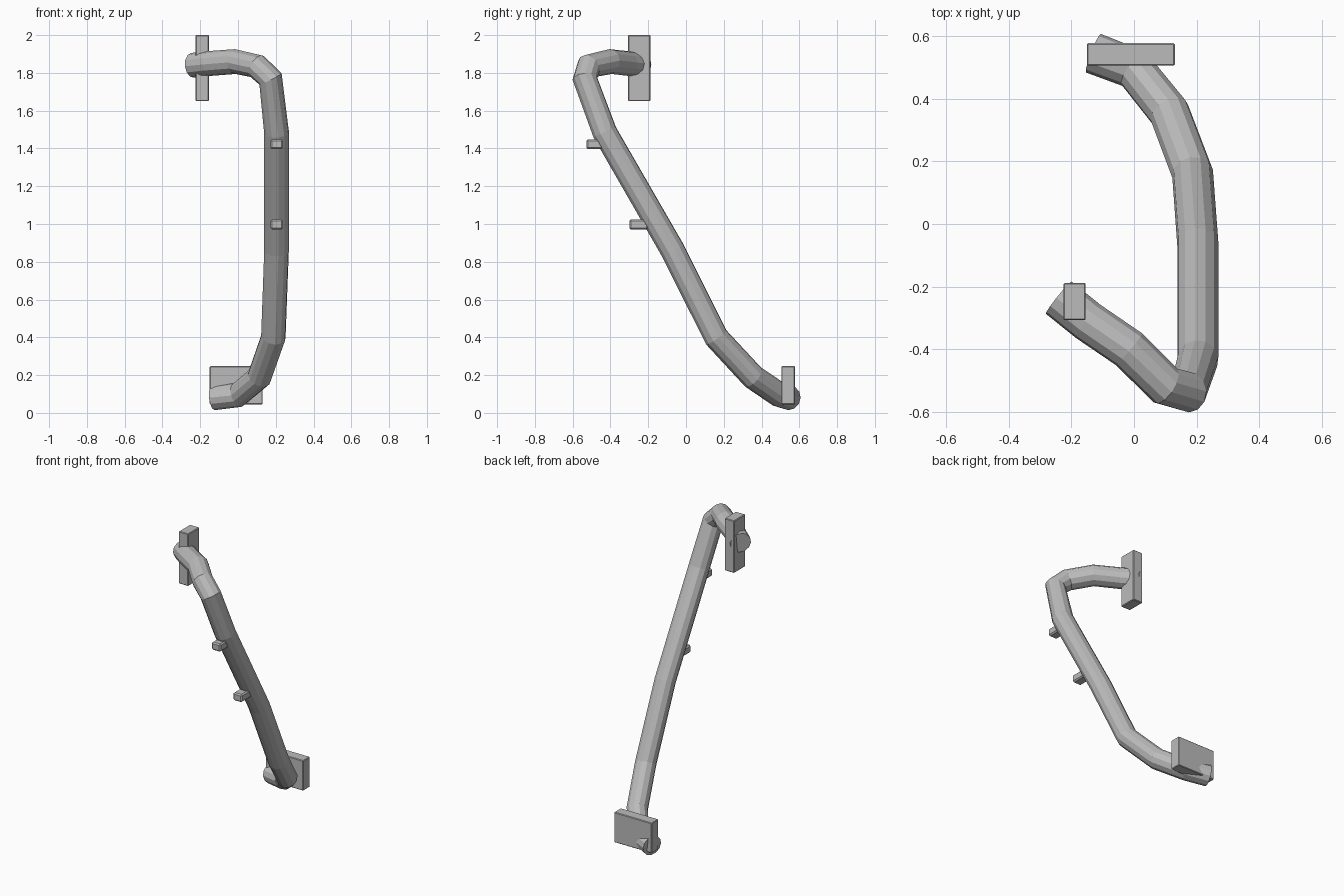
import bpy
from mathutils import Vector

if "Cube" in bpy.data.objects:
    bpy.data.objects.remove(bpy.data.objects["Cube"])

grey = bpy.data.materials.new("plain_grey")
grey.diffuse_color = (0.5, 0.5, 0.5, 1)
grey.use_nodes = True
grey.node_tree.nodes["Principled BSDF"].inputs["Base Color"].default_value = grey.diffuse_color


def box(name, lo, hi, bevel):
    """Box between two corners with a small chamfer."""
    lo, hi = Vector(lo), Vector(hi)
    bpy.ops.mesh.primitive_cube_add(size=1, location=(lo + hi) / 2)
    ob = bpy.context.object
    ob.name = name
    ob.scale = hi - lo
    bpy.ops.object.transform_apply(location=False, rotation=False, scale=True)
    mod = ob.modifiers.new("chamfer", 'BEVEL')
    mod.width = bevel
    mod.segments = 1
    ob.data.materials.append(grey)
    return ob


# bent pipe: 12-sided tube swept along a short path
path = [(-0.13, 0.545, 0.08), (0.0, 0.495, 0.095), (0.113, 0.355, 0.19),
        (0.187, 0.16, 0.40), (0.204, -0.07, 0.86), (0.204, -0.43, 1.485),
        (0.172, -0.535, 1.768), (0.10, -0.515, 1.835), (-0.015, -0.40, 1.86),
        (-0.147, -0.31, 1.85), (-0.24, -0.235, 1.84)]
curve = bpy.data.curves.new("bent_pipe", 'CURVE')
curve.dimensions = '3D'
curve.bevel_depth = 0.066
curve.bevel_resolution = 4
curve.use_fill_caps = True
spline = curve.splines.new('POLY')
spline.points.add(len(path) - 1)
for point, co in zip(spline.points, path):
    point.co = (*co, 1)
spline.use_smooth = False
curve.materials.append(grey)
pipe = bpy.data.objects.new("bent_pipe", curve)
bpy.context.collection.objects.link(pipe)
bpy.ops.object.select_all(action='DESELECT')
pipe.select_set(True)
bpy.context.view_layer.objects.active = pipe
bpy.ops.object.convert(target='MESH')

# mounting plates at the two pipe ends
box("lower_plate", (-0.15, 0.505, 0.045), (0.13, 0.577, 0.247), 0.004)
box("upper_plate", (-0.225, -0.307, 1.65), (-0.154, -0.188, 2.0), 0.004)

# small pegs on the front of the pipe
for name, y, z in (("upper_peg", -0.527, 1.422), ("lower_peg", -0.30, 0.997)):
    box(name, (0.172, y, z - 0.026), (0.237, y + 0.10, z + 0.026), 0.008)
